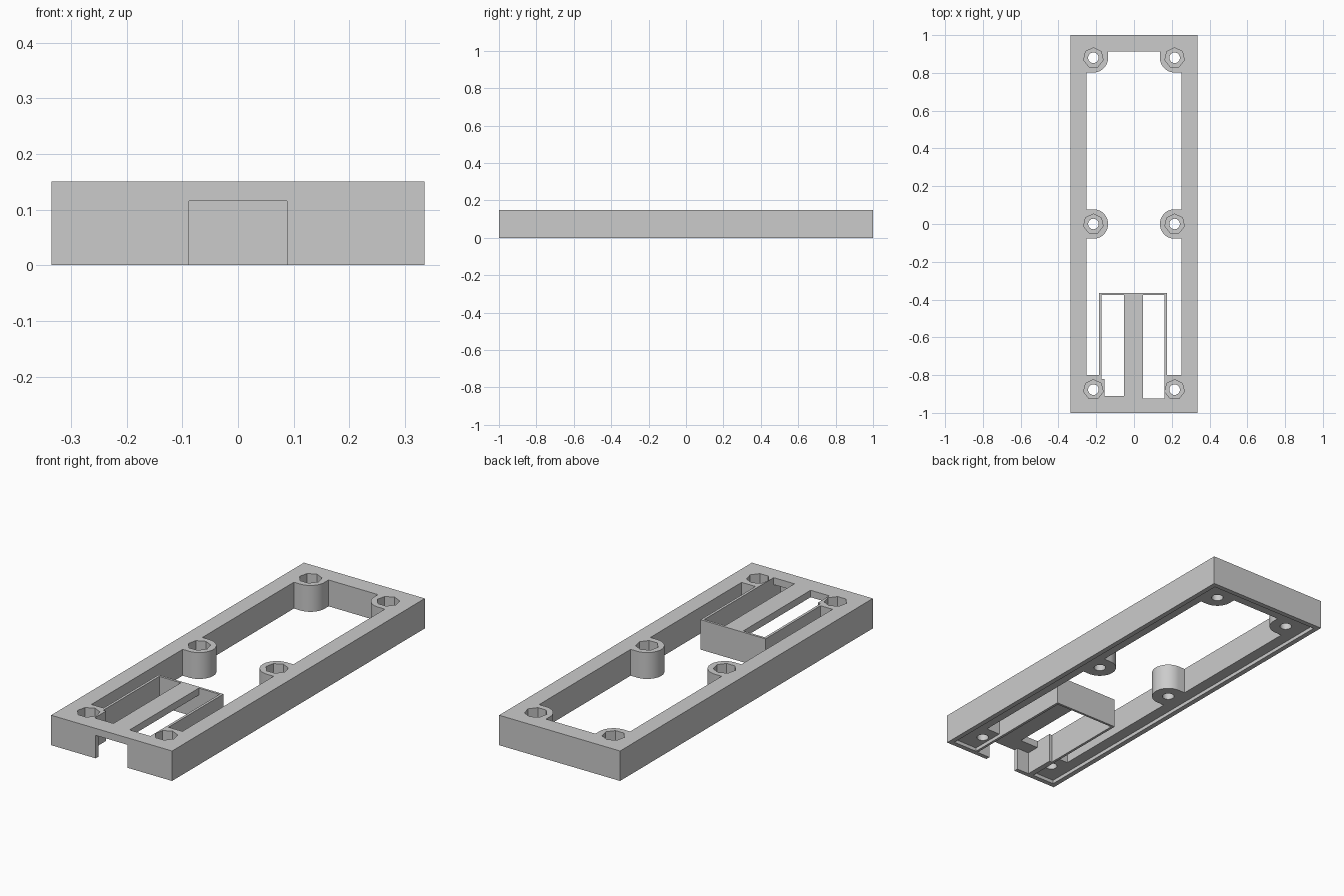
import bpy, bmesh, math
from mathutils import Matrix

old = bpy.data.objects.get("Cube")
if old:
    bpy.data.objects.remove(old, do_unlink=True)

grey = bpy.data.materials.new("light_grey_plastic")
grey.use_nodes = True
grey.diffuse_color = (0.6, 0.6, 0.6, 1)
grey.node_tree.nodes["Principled BSDF"].inputs["Base Color"].default_value = grey.diffuse_color

H = 0.15          # overall height
STEP = 0.018      # depth of the underside rebate
LOW, HIGH = -0.1, 0.3   # overshoot for through cuts


def new_object(name, bm):
    mesh = bpy.data.meshes.new(name)
    bm.to_mesh(mesh)
    bm.free()
    mesh.materials.append(grey)
    obj = bpy.data.objects.new(name, mesh)
    bpy.context.collection.objects.link(obj)
    return obj


def box(name, x0, x1, y0, y1, z0, z1):
    bm = bmesh.new()
    bmesh.ops.create_cube(bm, size=1)
    bmesh.ops.scale(bm, verts=bm.verts, vec=(x1 - x0, y1 - y0, z1 - z0))
    bmesh.ops.translate(bm, verts=bm.verts,
                        vec=((x0 + x1) / 2, (y0 + y1) / 2, (z0 + z1) / 2))
    return new_object(name, bm)


def prism(name, x, y, r, z0, z1, sides):
    bm = bmesh.new()
    bmesh.ops.create_cone(bm, cap_ends=True, segments=sides, radius1=r, radius2=r,
                          depth=z1 - z0, matrix=Matrix.Translation((x, y, (z0 + z1) / 2)))
    return new_object(name, bm)


def combine(target, tool, operation):
    """Apply one boolean and discard the tool."""
    mod = target.modifiers.new("combine", "BOOLEAN")
    mod.operation, mod.solver, mod.object = operation, "EXACT", tool
    bpy.context.view_layer.update()
    graph = bpy.context.evaluated_depsgraph_get()
    mesh = bpy.data.meshes.new_from_object(target.evaluated_get(graph))
    target.modifiers.clear()
    target.data = mesh
    bpy.data.objects.remove(tool, do_unlink=True)


# Rectangular frame with its window and underside rebate
frame = box("mounting_frame", -0.335, 0.335, -1, 1, 0, H)
combine(frame, box("window", -0.252, 0.252, -0.8, 0.912, LOW, HIGH), "DIFFERENCE")
combine(frame, box("rebate", -0.31, 0.31, -0.975, 0.975, LOW, STEP), "DIFFERENCE")

# Screw bosses, each squared off into the rim
posts = [(side * 0.215, y) for side in (-1, 1) for y in (0.88, 0)]
for x, y in posts:
    side = math.copysign(1, x)
    combine(frame, prism("boss", x, y, 0.078, STEP, H, 48), "UNION")
    inner, outer = sorted((x, side * 0.29))
    combine(frame, box("boss_web", inner, outer, y - 0.078, y + 0.078, STEP, H), "UNION")
    if y > 0.5:
        inner, outer = sorted((side * 0.137, side * 0.29))
        combine(frame, box("corner_web", inner, outer, y, 0.95, STEP, H), "UNION")

# Compartment: outer shell, hollow underside, two top slots, front opening
combine(frame, box("compartment", -0.185, 0.175, -0.98, -0.365, 0, H), "UNION")
cuts = [
    ("cavity", -0.157, 0.162, -0.978, -0.377, LOW, 0.115),
    ("cavity_side", -0.172, -0.1, -0.82, -0.377, LOW, 0.115),
    ("left_slot", -0.157, -0.053, -0.91, -0.377, LOW, HIGH),
    ("left_slot_side", -0.172, -0.1, -0.82, -0.377, LOW, HIGH),
    ("right_slot", 0.047, 0.162, -0.925, -0.377, LOW, HIGH),
    ("front_opening", -0.088, 0.088, -1.1, -0.9, LOW, 0.115),
]
for cut in cuts:
    combine(frame, box(*cut), "DIFFERENCE")

# Nut pockets from above and screw holes right through
for x, y in posts + [(-0.215, -0.877), (0.215, -0.877)]:
    combine(frame, prism("nut_pocket", x, y, 0.053, 0.05, HIGH, 7), "DIFFERENCE")
    combine(frame, prism("screw_hole", x, y, 0.028, LOW, HIGH, 24), "DIFFERENCE")

# Tidy the mesh and shade it
bm = bmesh.new()
bm.from_mesh(frame.data)
bmesh.ops.remove_doubles(bm, verts=bm.verts, dist=0.0001)
bmesh.ops.dissolve_limit(bm, angle_limit=0.005, verts=bm.verts, edges=bm.edges)
bm.to_mesh(frame.data)
bm.free()
bpy.ops.object.select_all(action="DESELECT")
frame.select_set(True)
bpy.context.view_layer.objects.active = frame
bpy.ops.object.shade_smooth_by_angle(angle=math.radians(30))
